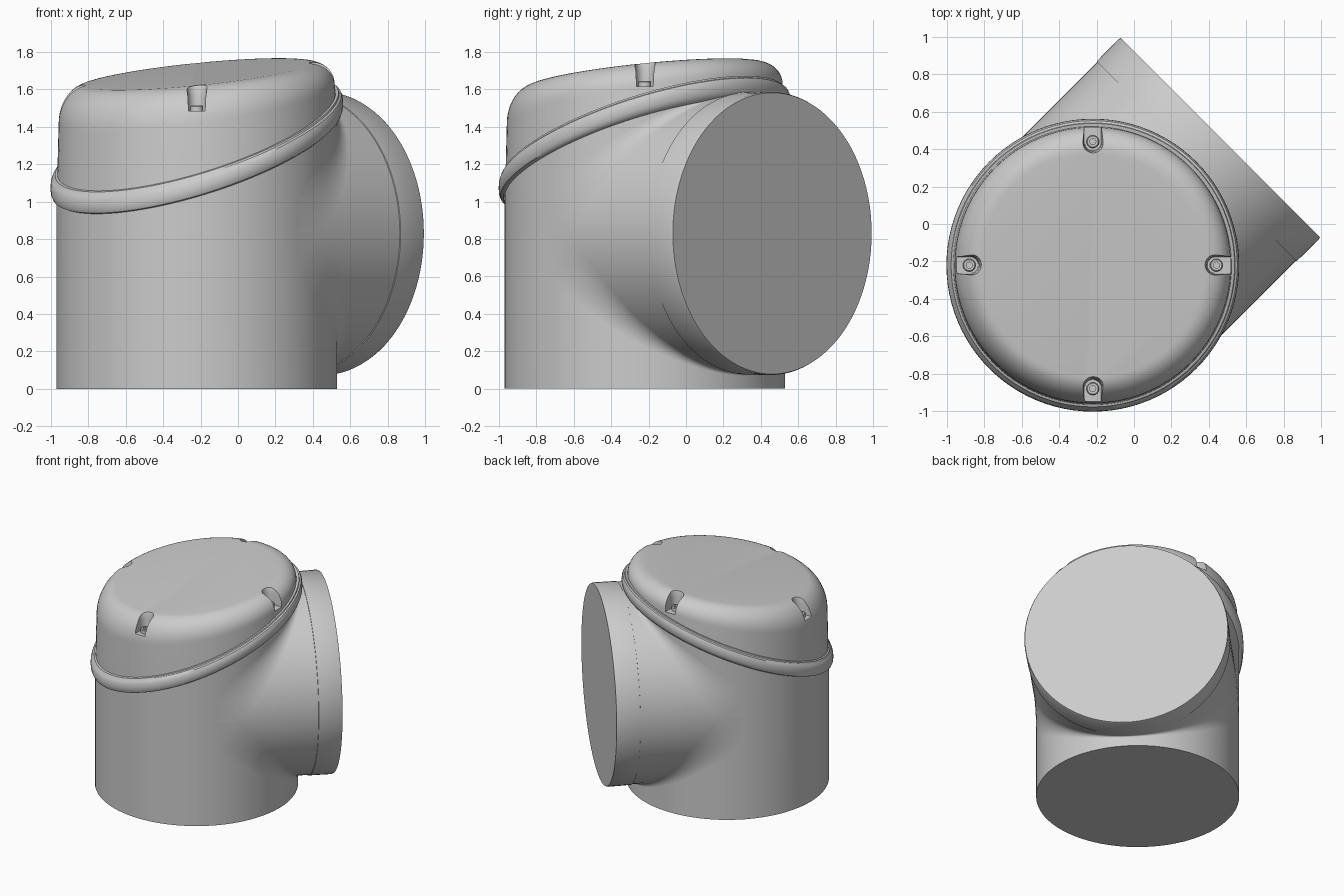
import bpy, bmesh, math
from mathutils import Vector, Matrix

cube = bpy.data.objects.get("Cube")
if cube:
    bpy.data.objects.remove(cube, do_unlink=True)

CX = CY = -0.22          # axis of the upright body
R = 0.75                 # body and branch radius
AXIS_Z = 0.83            # height of the branch axis
SEG = 96
D = Vector((1, 1, 0)).normalized()     # branch direction
T = Vector((1, -1, 0)).normalized()    # across the branch

grey = bpy.data.materials.new("light_grey")
grey.use_nodes = True
grey.diffuse_color = (0.6, 0.6, 0.6, 1)
grey.node_tree.nodes["Principled BSDF"].inputs["Base Color"].default_value = (0.6, 0.6, 0.6, 1)


def finish(name, bm, angle=35):
    bmesh.ops.recalc_face_normals(bm, faces=bm.faces)
    me = bpy.data.meshes.new(name)
    bm.to_mesh(me)
    bm.free()
    me.materials.append(grey)
    ob = bpy.data.objects.new(name, me)
    bpy.context.collection.objects.link(ob)
    if angle:
        smooth(ob, angle)
    return ob


def smooth(ob, angle):
    bpy.ops.object.select_all(action="DESELECT")
    ob.select_set(True)
    bpy.context.view_layer.objects.active = ob
    bpy.ops.object.shade_smooth_by_angle(angle=math.radians(angle))


def bridge(bm, rows, closed=True):
    """Skin neighbouring rows of vertices."""
    for a, b in zip(rows, rows[1:]):
        n = len(a)
        for i in range(n if closed else n - 1):
            j = (i + 1) % n
            bm.faces.new((a[i], a[j], b[j], b[i]))


def rings(name, funcs, caps=True, loop=False, angle=35):
    """Stack rings around the body axis; each func maps an angle to (radius, z)."""
    bm = bmesh.new()
    rows = []
    for f in funcs:
        row = []
        for i in range(SEG):
            a = 2 * math.pi * i / SEG
            r, z = f(a)
            row.append(bm.verts.new((CX + r * math.cos(a), CY + r * math.sin(a), z)))
        rows.append(row)
    bridge(bm, rows + rows[:1] if loop else rows)
    if caps:
        bm.faces.new(rows[0])
        bm.faces.new(rows[-1])
    return finish(name, bm, angle)


def along(a):
    return math.cos(a - math.pi / 4)


def rim_z(r, a):
    return 1.30 + 0.41 * r * along(a)


def top_z(r, a):
    return 1.68 + 0.141 * r * along(a)


# Upright body with a slanted top
rings("body", [lambda a: (R, 0), lambda a: (R, rim_z(R, a))])

# Rounded bead around the slanted joint
bead = [(0.73, -0.055), (0.757, -0.055), (0.772, -0.045), (0.78, -0.025), (0.782, 0),
        (0.78, 0.025), (0.772, 0.045), (0.76, 0.052), (0.757, 0.062), (0.73, 0.065)]
rings("rim_bead", [lambda a, r=r, dz=dz: (r, rim_z(r, a) + dz) for r, dz in bead],
      caps=False, loop=True)


# Lid: wall, rounded shoulder and gently tilted flat top
def shoulder(k):
    s = math.radians(90 * k / 10)

    def f(a):
        r = 0.60 + 0.138 * math.cos(s)
        drop = (0.16 - 0.04 * along(a)) * (1 - math.sin(s))
        return r, top_z(r, a) - drop
    return f


lid = rings("lid", [lambda a: (0.748, rim_z(R, a) - 0.05)] + [shoulder(k) for k in range(11)], angle=0)


# Four screw pockets cut in the shoulder, each with a socket screw
def place(a):
    return Matrix.Translation((CX, CY, 0)) @ Matrix.Rotation(a, 4, "Z")


def pocket_outline(w):
    pts = [(0.85, -w)]
    for i in range(13):
        b = math.radians(-90 - 15 * i)
        pts.append((0.655 + w * math.cos(b), w * math.sin(b)))
    return pts + [(0.85, w)]


cut = bmesh.new()
screws = bmesh.new()
for q in range(4):
    a = q * math.pi / 2
    m = place(a)
    floor = top_z(0.66, a) - 0.13
    rows = [[cut.verts.new(m @ Vector((x, y, floor + h))) for x, y in pocket_outline(w)]
            for h, w in ((0, 0.044), (0.08, 0.048), (0.12, 0.054), (0.15, 0.065), (0.3, 0.08))]
    bridge(cut, rows)
    cut.faces.new(rows[0])
    cut.faces.new(rows[-1])
    rows = []
    for r, h in ((0.034, -0.01), (0.034, 0.024), (0.029, 0.03), (0.016, 0.03), (0.016, 0.01)):
        rows.append([screws.verts.new(m @ Vector((0.66 + r * math.cos(b), r * math.sin(b), floor + h)))
                     for b in [2 * math.pi * i / 24 for i in range(24)]])
    bridge(screws, rows)
    screws.faces.new(rows[0])
    screws.faces.new(rows[-1])
finish("lid_screws", screws)
cutter = finish("pocket_cutter", cut, 0)
cutter.hide_render = True
mod = lid.modifiers.new("pockets", "BOOLEAN")
mod.operation = "DIFFERENCE"
mod.solver = "EXACT"
mod.object = cutter
deps = bpy.context.evaluated_depsgraph_get()
carved = bpy.data.meshes.new_from_object(lid.evaluated_get(deps))
lid.modifiers.clear()
lid.data = carved
bpy.data.objects.remove(cutter, do_unlink=True)
smooth(lid, 35)


# Side branch and its collar
def tube(name, profile):
    bm = bmesh.new()
    rows = []
    for r, d in profile:
        row = []
        for i in range(SEG):
            b = 2 * math.pi * i / SEG
            p = Vector((CX, CY, AXIS_Z)) + D * d + T * (r * math.cos(b))
            p.z += r * math.sin(b)
            row.append(bm.verts.new(p))
        rows.append(row)
    bridge(bm, rows)
    bm.faces.new(rows[0])
    bm.faces.new(rows[-1])
    finish(name, bm)


NECK = 0.785
END = 0.963
tube("branch", [(R, 0), (R, NECK + 0.02)])
tube("branch_collar", [(0.74, NECK - 0.004), (0.755, NECK), (0.757, END - 0.012), (0.752, END)])

# Soft blends above and below where the branch leaves the body
for name, side in (("upper_blend", 1), ("lower_blend", -1)):
    bm = bmesh.new()
    rows = []
    for i in range(49):
        th = math.pi * (0.01 + 0.98 * i / 48)
        t, dep = R * math.cos(th), R * math.sin(th)
        f = 0.27 * (NECK - dep)
        row = []
        for k in range(9):
            s = math.radians(90 * k / 8)
            p = Vector((CX, CY, AXIS_Z)) + T * t + D * (dep + f * (1 - math.cos(s)))
            p.z += side * (dep + f * (1 - math.sin(s)))
            row.append(bm.verts.new(p))
        # hidden inner corner closes the wedge
        p = Vector((CX, CY, AXIS_Z)) + T * t + D * dep
        p.z += side * dep
        row.append(bm.verts.new(p))
        rows.append(row)
    bridge(bm, rows)
    bm.faces.new(rows[0])
    bm.faces.new(rows[-1])
    finish(name, bm)
